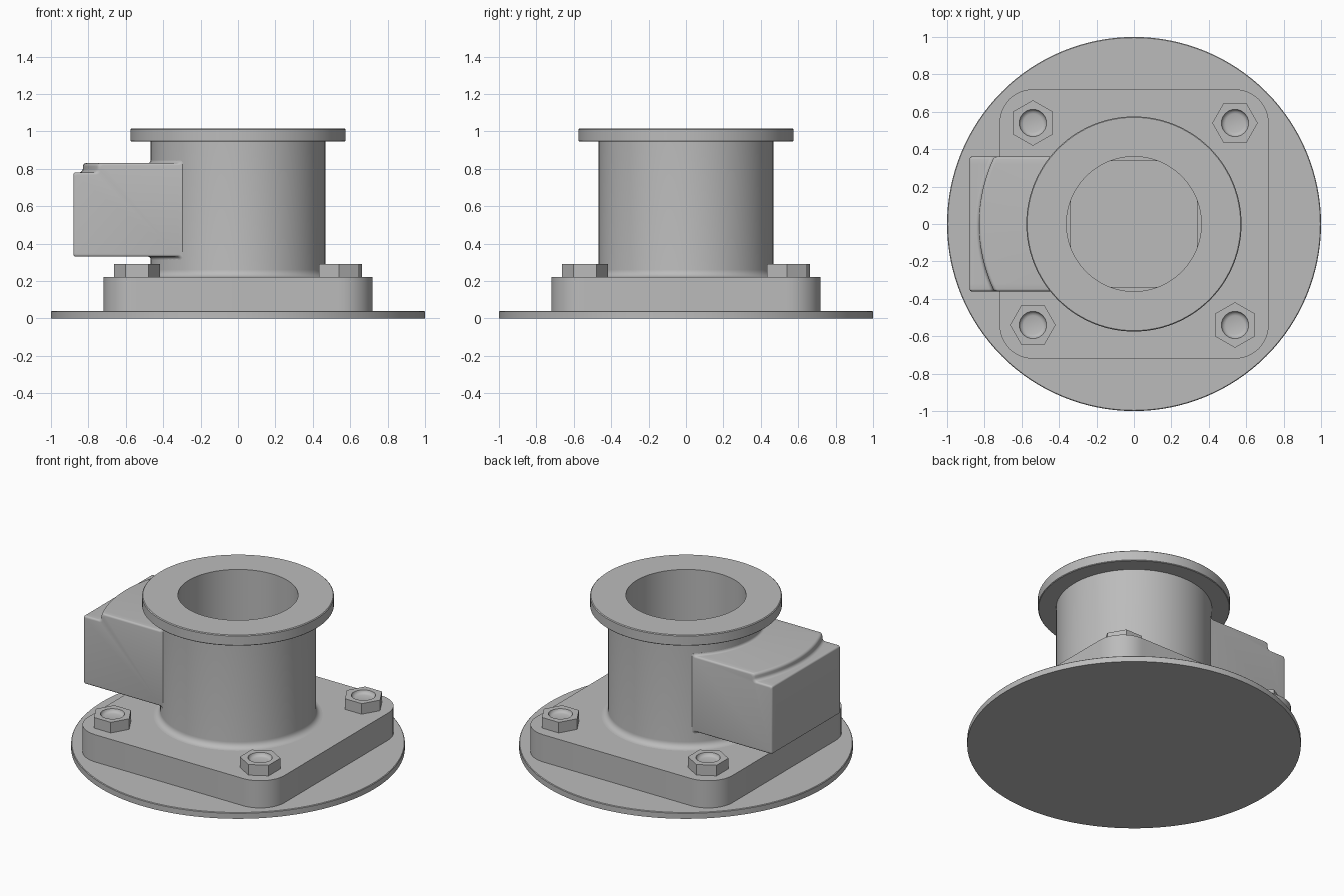
import bpy, bmesh
from math import sin, cos, pi, radians, sqrt, atan2

cube = bpy.data.objects.get("Cube")
if cube:
    bpy.data.objects.remove(cube, do_unlink=True)

grey = bpy.data.materials.new("machined_grey")
grey.use_nodes = True
colour = (0.5, 0.5, 0.5, 1)
grey.diffuse_color = colour
grey.node_tree.nodes["Principled BSDF"].inputs["Base Color"].default_value = colour


def loft(name, rings, cap_start=False, cap_end=False, join=False):
    """Skin equal-length closed rings of points, optionally capped or joined end to start."""
    bm = bmesh.new()
    loops = [[bm.verts.new(p) for p in ring] for ring in rings]
    pairs = list(zip(loops, loops[1:]))
    if join:
        pairs.append((loops[-1], loops[0]))
    for a, b in pairs:
        n = len(a)
        for i in range(n):
            j = (i + 1) % n
            bm.faces.new((a[i], a[j], b[j], b[i]))
    if cap_start:
        bm.faces.new(loops[0])
    if cap_end:
        bm.faces.new(loops[-1])
    bmesh.ops.recalc_face_normals(bm, faces=bm.faces)
    mesh = bpy.data.meshes.new(name)
    bm.to_mesh(mesh)
    bm.free()
    mesh.materials.append(grey)
    obj = bpy.data.objects.new(name, mesh)
    bpy.context.collection.objects.link(obj)
    bpy.ops.object.select_all(action='DESELECT')
    obj.select_set(True)
    bpy.context.view_layer.objects.active = obj
    bpy.ops.object.shade_smooth_by_angle(angle=radians(32))
    return obj


def circle(r, z, n=96):
    return [(r * cos(2 * pi * i / n), r * sin(2 * pi * i / n), z) for i in range(n)]


def arc(cx, cy, r, start, end, steps=5):
    """Points on a 2D arc, angles in degrees."""
    angles = [radians(start + (end - start) * i / steps) for i in range(steps + 1)]
    return [(cx + r * cos(a), cy + r * sin(a)) for a in angles]


# Thin base disc
disc = [(1, 0), (1, 0.036), (0.996, 0.04)]
loft("base_disc", [circle(r, z, 128) for r, z in disc], True, True)

# Square mounting plate with round corners and a central opening
half, corner = 0.72, 0.18
mid = half - corner
outline = []
for k, (sx, sy) in enumerate(((1, 1), (-1, 1), (-1, -1), (1, -1))):
    outline += arc(sx * mid, sy * mid, corner, 90 * k, 90 * k + 90, 12)
angles = [atan2(y, x) for x, y in outline]
opening = [(0.42 * cos(a), 0.42 * sin(a)) for a in angles]
plate = [(opening, 0.04), (outline, 0.04), (outline, 0.22), (opening, 0.22)]
loft("mounting_plate", [[(x, y, z) for x, y in ring] for ring, z in plate], join=True)

# Hollow barrel with a filleted foot and a top flange
barrel = [(0.36, 0.04), (0.507, 0.04)]
barrel += arc(0.507, 0.26, 0.04, 270, 180, 6)
barrel += [(0.467, 0.945), (0.571, 0.945), (0.575, 0.949),
           (0.575, 1.01), (0.57, 1.015), (0.36, 1.015)]
loft("flanged_barrel", [circle(r, z) for r, z in barrel], join=True)

# Side housing: a section swept across y, its inner parts following the barrel
width, rnd = 0.36, 0.012


def housing_section(y, e):
    """Section at y, shrunk by e near the rounded sides."""
    def around(points):
        return [(-sqrt(r * r - y * y), z) for r, z in points]
    low, step, top = 0.33 + e, 0.78 - e, 0.83 - e
    fil, rim, out = 0.015, 0.83 - e, 0.88 - e
    pts = around([(0.44, low - fil)])
    pts += around(arc(0.467 + fil, low - fil, fil, 180, 90))
    pts += [(-x, z) for x, z in arc(out - rnd, low + rnd, rnd, 270, 360)]
    pts += [(-x, z) for x, z in arc(out - rnd, step - rnd, rnd, 0, 90)]
    pts += around(arc(rim + 0.02, step + 0.02, 0.02, 270, 180))
    pts += around(arc(rim - 0.018, top - 0.018, 0.018, 0, 90))
    pts += around(arc(0.467 + fil, top + fil, fil, 270, 180))
    pts += around([(0.44, top + fil)])
    return [(x, y, z) for x, z in pts]


side = [(width - rnd + rnd * sin(radians(a)), rnd * (1 - cos(radians(a))))
        for a in (90, 68, 45, 22)]
inner = width - rnd
stations = [(-y, e) for y, e in side]
stations += [(inner * (i / 12 - 1), 0) for i in range(25)]
stations += side[::-1]
loft("side_housing", [housing_section(y, e) for y, e in stations], True, True)

# Four hex bolts with dished heads, each turned a quarter from the last
per_side, hex_r = 4, 0.122


def hexagon(z):
    corners = [(hex_r * cos(pi * k / 3), hex_r * sin(pi * k / 3)) for k in range(7)]
    return [(a[0] + (b[0] - a[0]) * t / per_side, a[1] + (b[1] - a[1]) * t / per_side, z)
            for a, b in zip(corners, corners[1:]) for t in range(per_side)]


dish = [(0.073, 0.07), (0.07, 0.06), (0.062, 0.052), (0.05, 0.048)]
names = ("back_left", "back_right", "front_right", "front_left")
for k, place in enumerate(names):
    rings = [hexagon(0), hexagon(0.07)] + [circle(r, z, 6 * per_side) for r, z in dish]
    bolt = loft("hex_bolt_" + place, rings, True, True)
    turn = pi / 4 + k * pi / 2
    bolt.location = (mid * sqrt(2) * cos(turn), mid * sqrt(2) * sin(turn), 0.22)
    bolt.rotation_euler.z = k * pi / 2
